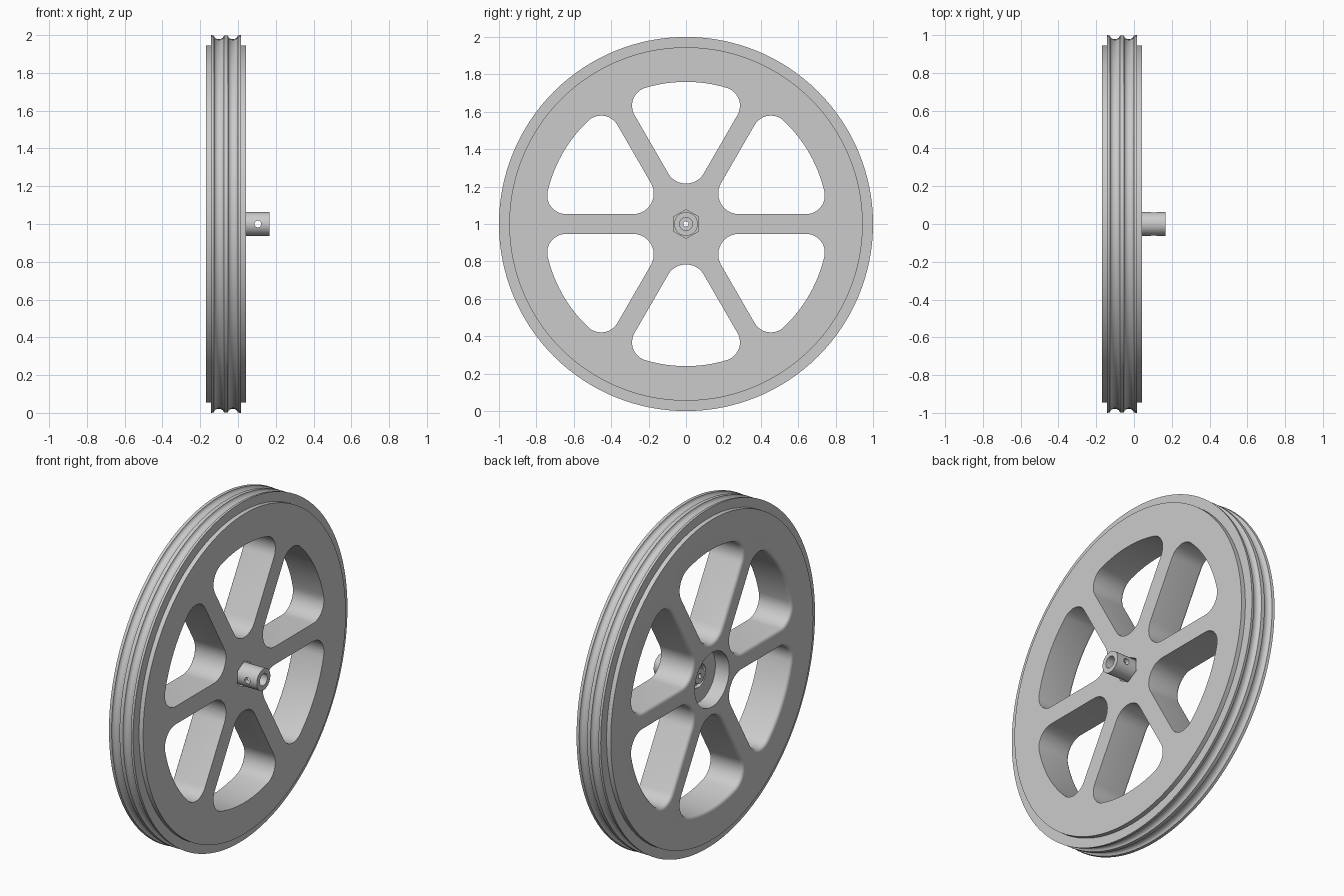
import bpy, bmesh
from math import sin, cos, asin, pi, radians, degrees

if "Cube" in bpy.data.objects:
    bpy.data.objects.remove(bpy.data.objects["Cube"])

grey = bpy.data.materials.new("light grey")
grey.use_nodes = True
grey.diffuse_color = (0.6, 0.6, 0.6, 1)
grey.node_tree.nodes["Principled BSDF"].inputs["Base Color"].default_value = (0.6, 0.6, 0.6, 1)

LEFT, RIGHT = 0.042, -0.17      # side faces of the wheel
AXLE = 1.0                      # height of the axle


def loft(name, rings, closed):
    """Skin rings of (x, y, z) points; closed joins last ring to first, else cap the ends."""
    bm = bmesh.new()
    loops = [[bm.verts.new(p) for p in ring] for ring in rings]
    n = len(loops[0])
    pairs = list(zip(loops, loops[1:] + loops[:1]))
    for a, b in pairs if closed else pairs[:-1]:
        for i in range(n):
            j = (i + 1) % n
            bm.faces.new((a[i], a[j], b[j], b[i]))
    if not closed:
        bm.faces.new(loops[0])
        bm.faces.new(loops[-1])
    bmesh.ops.recalc_face_normals(bm, faces=bm.faces)
    mesh = bpy.data.meshes.new(name)
    bm.to_mesh(mesh)
    bm.free()
    mesh.materials.append(grey)
    ob = bpy.data.objects.new(name, mesh)
    ob.location.z = AXLE
    bpy.context.collection.objects.link(ob)
    return ob


def circle(x, r, n, turn=0.0):
    return [(x, r * cos(turn + 2 * pi * i / n), r * sin(turn + 2 * pi * i / n)) for i in range(n)]


def revolve(name, profile, n):
    return loft(name, [circle(x, r, n) for x, r in profile], True)


def cut(ob, cutter):
    mod = ob.modifiers.new("cut", "BOOLEAN")
    mod.operation, mod.solver, mod.object = "DIFFERENCE", "EXACT", cutter
    bpy.context.view_layer.objects.active = ob
    bpy.ops.object.modifier_apply(modifier=mod.name)
    bpy.data.objects.remove(cutter)


def smooth(ob):
    bpy.ops.object.select_all(action="DESELECT")
    ob.select_set(True)
    bpy.context.view_layer.objects.active = ob
    bpy.ops.object.shade_smooth_by_angle(angle=radians(30))


def window_ring(x, grow, turn):
    """Rounded wedge between two spokes, grown outwards by a distance."""
    half_spoke, inner, outer, rim = 0.053, 0.11, 0.10, 0.76
    tilt = 60 + degrees(asin((half_spoke + outer) / (rim - outer)))
    cy, cz = (rim - outer) * cos(radians(tilt)), (rim - outer) * sin(radians(tilt))
    arcs = [(0, (half_spoke + inner) / sin(pi / 6), inner, 210, 330, 12),
            (cy, cz, outer, -30, tilt, 12),
            (0, 0, rim, tilt, 180 - tilt, 12),
            (-cy, cz, outer, 180 - tilt, 210, 12)]
    pts = []
    for y, z, r, start, end, steps in arcs:
        first = 1 if r == rim else 0
        last = steps if r == rim else steps + 1
        for i in range(first, last):
            a = radians(start + (end - start) * i / steps)
            py, pz = y + (r + grow) * cos(a), z + (r + grow) * sin(a)
            pts.append((x, py * cos(turn) - pz * sin(turn), py * sin(turn) + pz * cos(turn)))
    return pts


# Wheel body, with a round recess on the right side
body = revolve("wheel_body", [
    (RIGHT, 0.945), (LEFT, 0.945), (LEFT, 0.03), (-0.08, 0.03),
    (-0.08, 0.16), (RIGHT, 0.16)], 128)

# Six windows between the spokes, with rounded edges on the right side
fillet = 0.02
for k in range(6):
    turn = k * pi / 3
    rings = [window_ring(LEFT + 0.05, 0, turn)]
    for i in range(5):
        a = i * pi / 8
        rings.append(window_ring(RIGHT + fillet * (1 - sin(a)), fillet * (1 - cos(a)), turn))
    rings.append(window_ring(RIGHT - 0.05, fillet, turn))
    cut(body, loft("window_cutter", rings, False))

# Hexagonal socket for the hub, and a round seat in the recess
cut(body, loft("socket_cutter", [circle(x, 0.077, 6, pi / 6) for x in (-0.035, 0.1)], False))
cut(body, loft("seat_cutter", [circle(x, 0.07, 48) for x in (-0.1, -0.055)], False))
smooth(body)

# Tyre with two round grooves
mid, half = (LEFT + RIGHT) / 2, 0.079
profile = [(mid - half, 0.93), (mid - half, 1.0)]
for centre in (mid - 0.037, mid + 0.037):
    for i in range(9):
        a = pi * i / 8
        profile.append((centre - 0.026 * cos(a), 0.998 - 0.02 * sin(a)))
profile += [(mid + half, 1.0), (mid + half, 0.93)]
smooth(revolve("grooved_tyre", profile, 128))

# Hub shaft with stepped bore and a cross hole for a pin
hub = revolve("hub_shaft", [
    (0.167, 0.035), (0.167, 0.063), (-0.065, 0.063), (-0.065, 0.045),
    (-0.09, 0.045), (-0.09, 0.014), (0.03, 0.014), (0.03, 0.035)], 48)
pin = [[(0.105 + px, y, pz) for _, px, pz in circle(0, 0.018, 24)] for y in (-0.1, 0.1)]
cut(hub, loft("pin_cutter", pin, False))
smooth(hub)
